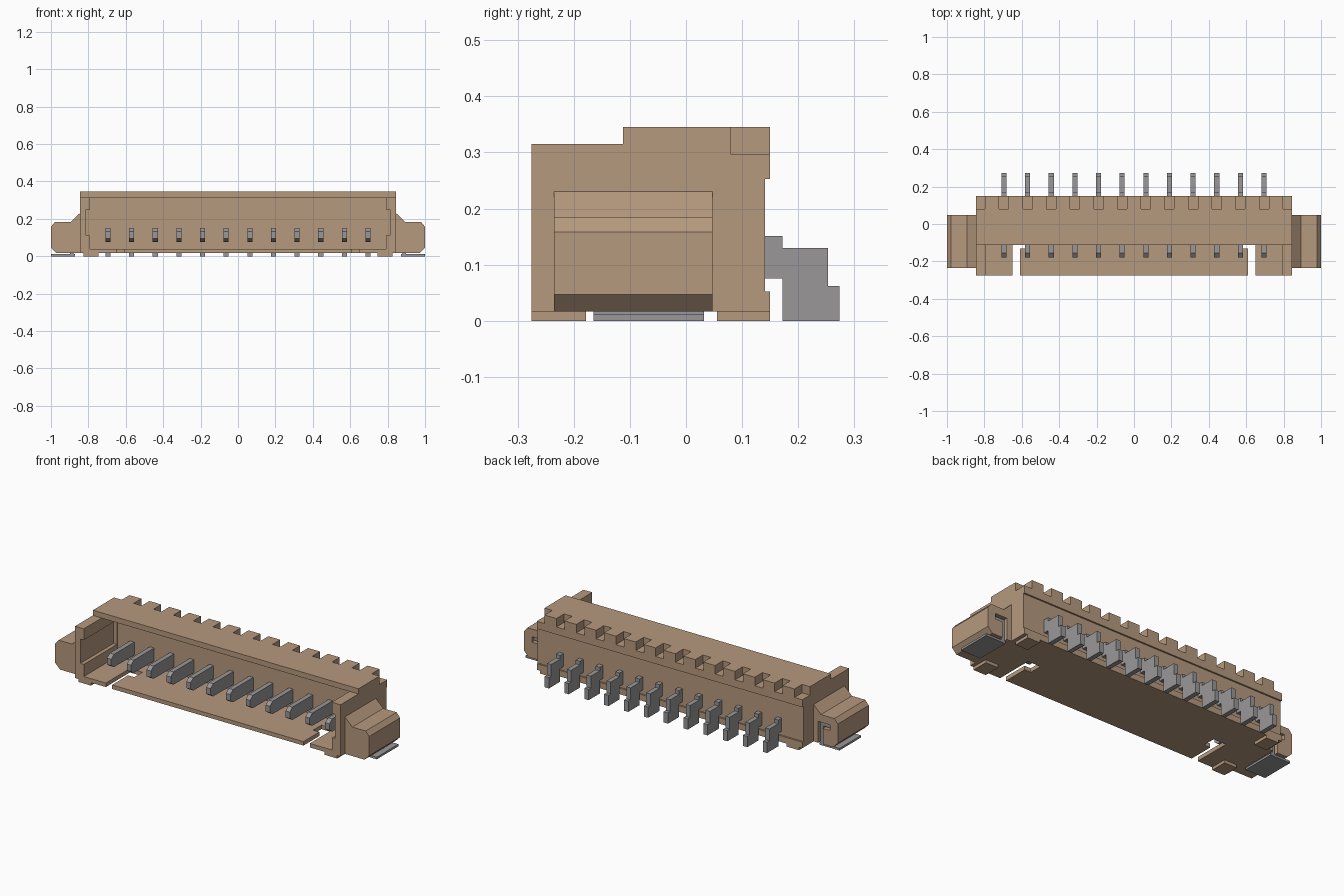
import bpy, bmesh

cube = bpy.data.objects.get("Cube")
if cube:
    bpy.data.objects.remove(cube, do_unlink=True)


def material(name, rgb):
    m = bpy.data.materials.new(name)
    m.use_nodes = True
    color = (*rgb, 1)
    m.diffuse_color = color
    m.node_tree.nodes["Principled BSDF"].inputs["Base Color"].default_value = color
    return m


TAN = material("tan plastic", (0.47, 0.32, 0.21))
GREY = material("grey metal", (0.32, 0.31, 0.315))


def prism(name, profile, start, end, axis, mat):
    """Extrude a (y, z) profile along x, or an (x, z) profile along y."""
    bm = bmesh.new()

    def ring(t):
        return [bm.verts.new((t, a, b) if axis == "x" else (a, t, b)) for a, b in profile]

    first, last = ring(start), ring(end)
    n = len(profile)
    bm.faces.new(first)
    bm.faces.new(last[::-1])
    for i in range(n):
        j = (i + 1) % n
        bm.faces.new((first[i], last[i], last[j], first[j]))
    bmesh.ops.recalc_face_normals(bm, faces=bm.faces)
    mesh = bpy.data.meshes.new(name)
    bm.to_mesh(mesh)
    bm.free()
    ob = bpy.data.objects.new(name, mesh)
    bpy.context.collection.objects.link(ob)
    mesh.materials.append(mat)
    return ob


def box(name, x, y, z, mat=TAN):
    return prism(name, [(y[0], z[0]), (y[1], z[0]), (y[1], z[1]), (y[0], z[1])],
                 x[0], x[1], "x", mat)


def cut(target, x, y, z):
    cutter = box("cutter", x, y, z)
    cutter.hide_render = True
    mod = target.modifiers.new("cut", "BOOLEAN")
    mod.operation, mod.solver, mod.object = "DIFFERENCE", "EXACT", cutter
    bpy.context.view_layer.objects.active = target
    bpy.ops.object.modifier_apply(modifier=mod.name)
    bpy.data.objects.remove(cutter, do_unlink=True)


def span(side, a, b):
    return tuple(sorted((side * a, side * b)))


PINS = 12
PITCH = 0.1264
HALF = 0.846
FLOOR = 0.017
pin_x = [(i - (PINS - 1) / 2) * PITCH for i in range(PINS)]

# Housing: side silhouette with stepped roof and recessed back
side_profile = [(-0.275, FLOOR), (0.15, FLOOR), (0.15, 0.052), (0.141, 0.052),
                (0.141, 0.253), (0.15, 0.253), (0.15, 0.345), (-0.112, 0.345),
                (-0.112, 0.315), (-0.275, 0.315)]
housing = prism("housing", side_profile, -HALF, HALF, "x", TAN)

# Mating cavity, open at the front and at the front of the roof
cut(housing, (-0.79, 0.79), (-0.5, 0.03), (0.04, 0.314))
cut(housing, (-0.79, 0.79), (-0.5, -0.1125), (0.2, 0.5))

# Guide grooves in the end walls and stepped slots in the floor
for s in (-1, 1):
    cut(housing, span(s, 0.77, 0.812), (-0.5, 0.025), (0.11, 0.25))
    cut(housing, span(s, 0.61, 0.65), (-0.5, -0.10), (-0.1, 0.1))
    cut(housing, span(s, 0.57, 0.65), (-0.13, -0.055), (-0.1, 0.1))

# Notches along the rear roof edge, one over each pin and one at each end
for i in range(-1, PINS + 1):
    x = (i - (PINS - 1) / 2) * PITCH
    cut(housing, (x - 0.0255, x + 0.0255), (0.08, 0.3), (0.296, 0.5))

# Standoff feet under the corners
for s, side in ((1, "left"), (-1, "right")):
    for y, place in (((-0.275, -0.178), "front"), ((0.055, 0.15), "back")):
        box(f"{side}_{place}_foot", span(s, 0.745, 0.825), y, (0, FLOOR + 0.001))

# Side wings with a slot holding the metal solder clip
wing_profile = [(0.84, FLOOR), (0.97, FLOOR), (1.0, 0.047), (1.0, 0.158),
                (0.978, 0.184), (0.893, 0.184), (0.846, 0.23), (0.84, 0.23)]
for s, side in ((1, "left"), (-1, "right")):
    wing = prism(f"{side}_wing", [(s * a, b) for a, b in wing_profile],
                 -0.235, 0.047, "y", TAN)
    cut(wing, span(s, 0.875, 0.905), (-0.17, 0.2), (-0.1, 0.14))
    cut(wing, span(s, 0.875, 0.95), (-0.17, 0.2), (0.108, 0.14))
    clip = [(0.872, 0), (1.0, 0), (1.0, 0.012), (0.898, 0.012), (0.898, 0.114),
            (0.945, 0.114), (0.945, 0.134), (0.88, 0.134), (0.88, 0.014), (0.872, 0.012)]
    prism(f"{side}_solder_clip", [(s * a, b) for a, b in clip], -0.165, 0.032, "y", GREY)

# Contact pins: chamfered blade inside, stepped solder tail outside
pin_profile = [(-0.18, 0.095), (-0.155, 0.078), (0.172, 0.075), (0.172, 0),
               (0.274, 0), (0.274, 0.062), (0.253, 0.062), (0.253, 0.13),
               (0.172, 0.13), (0.172, 0.151), (-0.155, 0.151), (-0.18, 0.132)]
for i, x in enumerate(pin_x):
    prism(f"pin_{i + 1}", pin_profile, x - 0.0135, x + 0.0135, "x", GREY)
